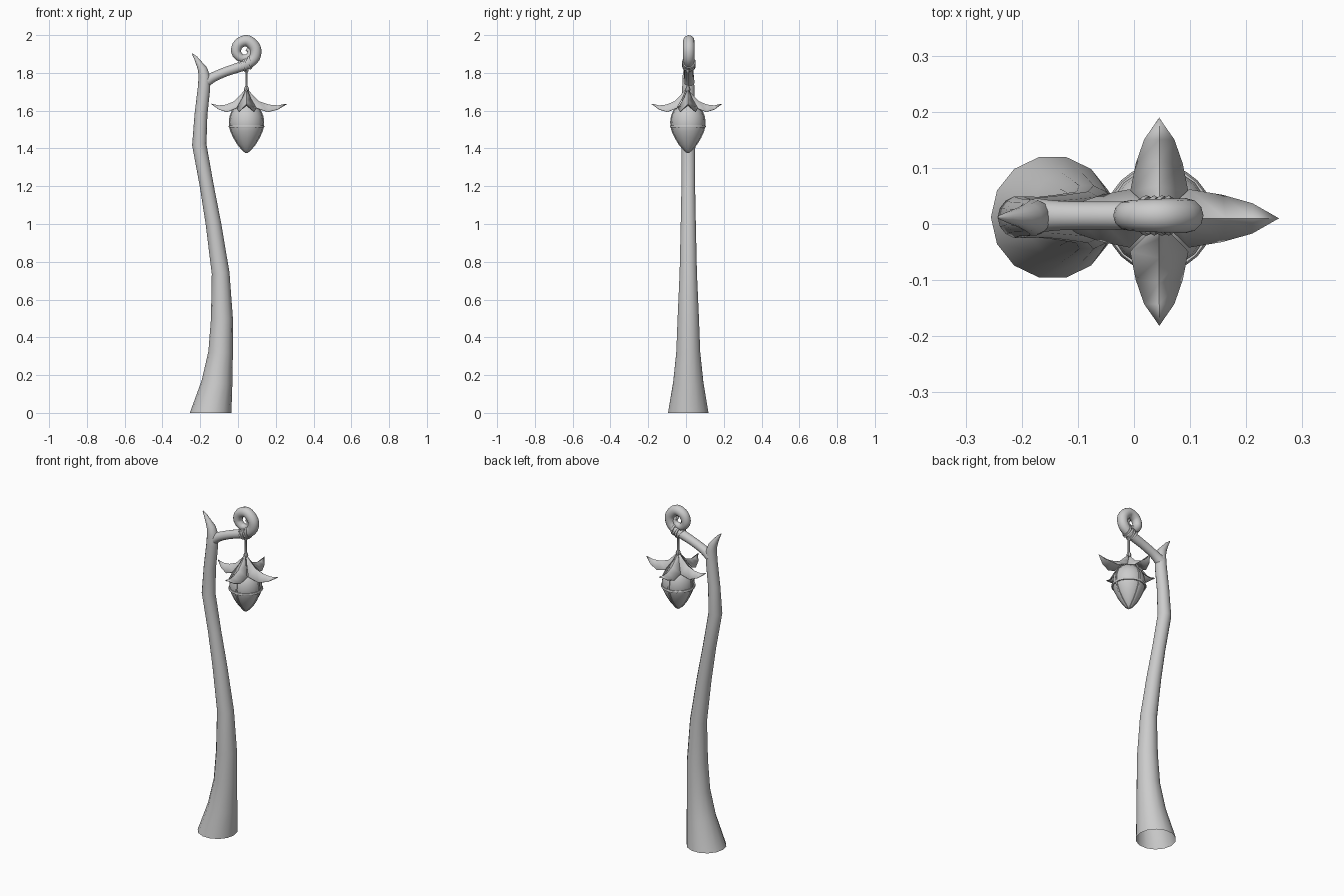
import bpy, bmesh, math
from mathutils import Vector, Matrix

if "Cube" in bpy.data.objects:
    bpy.data.objects.remove(bpy.data.objects["Cube"])

CX, CY = 0.045, 0.01   # lantern axis


def finish(name, bm, angle=40, recalc=True):
    if recalc:
        bmesh.ops.recalc_face_normals(bm, faces=bm.faces)
    me = bpy.data.meshes.new(name)
    bm.to_mesh(me)
    bm.free()
    ob = bpy.data.objects.new(name, me)
    bpy.context.collection.objects.link(ob)
    bpy.ops.object.select_all(action='DESELECT')
    ob.select_set(True)
    bpy.context.view_layer.objects.active = ob
    bpy.ops.object.shade_smooth_by_angle(angle=math.radians(angle))
    return ob


def smooth_path(pts, n):
    """Catmull-Rom through (x, z, radius) points, n samples per span."""
    p = [Vector(q) for q in pts]
    p = [2 * p[0] - p[1]] + p + [2 * p[-1] - p[-2]]
    out = []
    for i in range(1, len(p) - 2):
        a, b, c, d = p[i - 1:i + 3]
        for k in range(n):
            t = k / n
            out.append(0.5 * (2 * b + (c - a) * t + (2 * a - 5 * b + 4 * c - d) * t * t
                              + (3 * b - a - 3 * c + d) * t ** 3))
    return out + [p[-2]]


def skin(bm, rings, cap_start=False, cap_end=True):
    for r0, r1 in zip(rings, rings[1:]):
        n = len(r0)
        for i in range(n):
            j = (i + 1) % n
            bm.faces.new((r0[i], r0[j], r1[j], r1[i]))
    if cap_start:
        bm.faces.new(rings[0])
    if cap_end:
        bm.faces.new(rings[-1])


def sweep(name, path, sides, y, flat_start=False, cap_start=False):
    """Tube along a path lying in the xz plane."""
    bm = bmesh.new()
    rings = []
    for i, (x, z, r) in enumerate(path):
        a, b = path[max(i - 1, 0)], path[min(i + 1, len(path) - 1)]
        t = Vector((b[0] - a[0], 0, b[1] - a[1])).normalized()
        if i == 0 and flat_start:
            t = Vector((0, 0, 1))
        n = Vector((t.z, 0, -t.x))
        rings.append([bm.verts.new(Vector((x, y, z)) + r * (
            n * math.cos(2 * math.pi * k / sides) + Vector((0, math.sin(2 * math.pi * k / sides), 0))))
            for k in range(sides)])
    skin(bm, rings, cap_start)
    return finish(name, bm, 50)


def lathe(name, profile, sides, angle=40):
    bm = bmesh.new()
    rings = [[bm.verts.new((CX + r * math.cos(2 * math.pi * k / sides),
                            CY + r * math.sin(2 * math.pi * k / sides), z)) for k in range(sides)]
             for r, z in profile]
    skin(bm, rings, True, True)
    return finish(name, bm, angle)


def torus(name, mat, major, minor, n=20, m=6):
    bm = bmesh.new()
    rings = []
    for i in range(n):
        u = 2 * math.pi * i / n
        rings.append([bm.verts.new(mat @ Vector((
            (major + minor * math.cos(v)) * math.cos(u),
            (major + minor * math.cos(v)) * math.sin(u), minor * math.sin(v))))
            for v in (2 * math.pi * k / m for k in range(m))])
    skin(bm, rings + [rings[0]], False, False)
    return finish(name, bm, 60)


# Crooked trunk with pointed, bent tip
trunk = [(-0.145, 0, 0.11), (-0.111, 0.16, 0.082), (-0.092, 0.32, 0.065), (-0.085, 0.5, 0.058),
         (-0.092, 0.74, 0.047), (-0.13, 1.0, 0.041), (-0.165, 1.2, 0.037), (-0.205, 1.42, 0.038),
         (-0.196, 1.58, 0.034), (-0.18, 1.72, 0.033), (-0.178, 1.78, 0.031), (-0.188, 1.82, 0.025),
         (-0.203, 1.845, 0.018), (-0.224, 1.88, 0.010), (-0.243, 1.903, 0.002)]
sweep("trunk", trunk, 14, 0.012, flat_start=True)

# Arm that curls into a spiral
arm = [(-0.175, 1.75, 0.031), (-0.13, 1.778, 0.026), (-0.06, 1.808, 0.025), (0.0, 1.828, 0.026),
       (0.05, 1.848, 0.028), (0.087, 1.882, 0.03), (0.09, 1.932, 0.031), (0.05, 1.97, 0.03),
       (0.003, 1.953, 0.028), (-0.01, 1.91, 0.026), (0.018, 1.878, 0.022), (0.053, 1.885, 0.017),
       (0.063, 1.912, 0.013), (0.045, 1.927, 0.009)]
sweep("curled_arm", smooth_path(arm, 4), 12, 0.015, cap_start=True)

# Cord wrapped round the arm
for i, (x, z, tilt) in enumerate([(0.022, 1.836, -8), (0.036, 1.842, 10), (0.05, 1.848, -6), (0.062, 1.856, 8)]):
    m = (Matrix.Translation((x, 0.015, z)) @ Matrix.Rotation(math.radians(66 + tilt), 4, 'Y'))
    torus("cord_wrap_%d" % i, m, 0.030, 0.006)

# Hanging cord with knots
lathe("hanging_cord", [(0.006, 1.69), (0.011, 1.70), (0.014, 1.712), (0.010, 1.724), (0.006, 1.732),
                       (0.006, 1.80), (0.010, 1.808), (0.010, 1.818), (0.006, 1.826)], 8)

# Four-petal leaf canopy: ridge and drooping edges
ridge = [(0.008, 1.712), (0.03, 1.686), (0.065, 1.65), (0.11, 1.632), (0.15, 1.628)]
edge = [(0.006, 0.006, 1.71), (0.024, 0.024, 1.665), (0.053, 0.052, 1.615),
        (0.105, 0.042, 1.594), (0.15, 0.027, 1.608)]
bm = bmesh.new()
for q in range(4):
    length = 0.213 if q == 0 else 0.185
    rot = Matrix.Translation((CX, CY - 0.006 * (q % 2), 0)) @ Matrix.Rotation(q * math.pi / 2, 4, 'Z')

    def place(r, y, z):
        if r > 0.06:
            r = 0.06 + (r - 0.06) * (length - 0.06) / 0.13
        return bm.verts.new(rot @ Vector((r, y, z)))
    tip = place(0.19, 0, 1.637)
    mid = [place(r, 0, z) for r, z in ridge]
    for s in (1, -1):
        side = [place(r, s * y, z) for r, y, z in edge]
        for i in range(len(mid) - 1):
            f = [mid[i], mid[i + 1], side[i + 1], side[i]]
            bm.faces.new(f if s < 0 else f[::-1])
        f = [mid[-1], tip, side[-1]]
        bm.faces.new(f if s < 0 else f[::-1])
bmesh.ops.remove_doubles(bm, verts=bm.verts, dist=0.0005)
bmesh.ops.recalc_face_normals(bm, faces=bm.faces)
canopy = finish("leaf_canopy", bm, 25)
sol = canopy.modifiers.new("thickness", 'SOLIDIFY')
sol.thickness = 0.003

# Acorn-shaped lantern bulb
bulb = [(0.002, 1.375), (0.02, 1.39), (0.045, 1.42), (0.066, 1.455), (0.082, 1.49), (0.088, 1.515),
        (0.090, 1.54), (0.086, 1.57), (0.074, 1.60), (0.05, 1.625), (0.02, 1.64)]
lathe("lantern_bulb", bulb, 16, 35)

# Band and four ribs round the bulb
torus("bulb_band", Matrix.Translation((CX, CY, 1.516)), 0.089, 0.007, 24, 6)
bm = bmesh.new()
for q in range(4):
    rot = Matrix.Translation((CX, CY, 0)) @ Matrix.Rotation(q * math.pi / 2, 4, 'Z')
    rows = []
    for r, z in bulb[:-1]:
        w = min(0.005, 0.001 + r * 0.2)
        rows.append([bm.verts.new(rot @ Vector(c)) for c in (
            (r - 0.004, -w, z), (r + 0.004, -w, z), (r + 0.004, w, z), (r - 0.004, w, z))])
    skin(bm, rows, True, True)
finish("bulb_ribs", bm)
